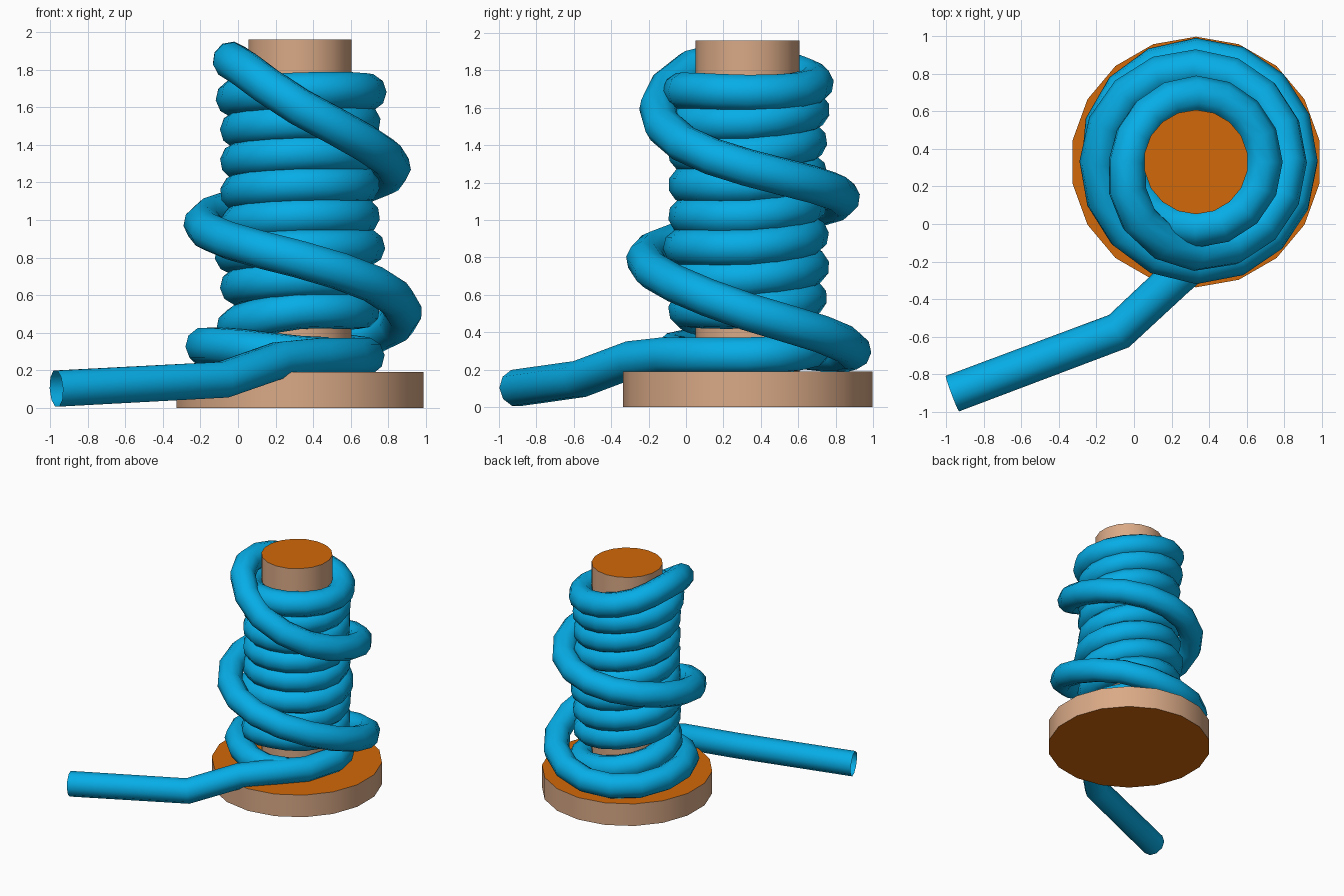
import bpy, math
from mathutils import Vector

if "Cube" in bpy.data.objects:
    bpy.data.objects.remove(bpy.data.objects["Cube"])

CX = CY = 0.33


def material(name, rgb):
    m = bpy.data.materials.new(name)
    m.diffuse_color = (*rgb, 1)
    m.use_nodes = True
    m.node_tree.nodes["Principled BSDF"].inputs["Base Color"].default_value = m.diffuse_color
    return m


blue = material("rope_blue", (0.002, 0.42, 0.80))
orange = material("wood_end", (0.65, 0.14, 0.003))
tan = material("wood_side", (0.70, 0.40, 0.24))


def disc(name, radius, z0, z1):
    bpy.ops.mesh.primitive_cylinder_add(vertices=18, radius=radius, depth=z1 - z0,
                                        location=(CX, CY, (z0 + z1) / 2))
    ob = bpy.context.object
    ob.name = name
    ob.data.materials.append(tan)
    ob.data.materials.append(orange)
    for p in ob.data.polygons:
        p.material_index = 1 if abs(p.normal.z) > 0.5 else 0
    bpy.ops.object.shade_smooth_by_angle(angle=math.radians(40))


# Wooden base and post
disc("base", 0.667, 0.0, 0.19)
disc("post", 0.278, 0.1, 1.96)


def catmull(a, b, c, d, t):
    return 0.5 * (2 * b + (c - a) * t + (2 * a - 5 * b + 4 * c - d) * t * t
                  + (3 * b - a - 3 * c + d) * t ** 3)


# Rope winding as (angle, radius, height) keys: first turn
keys = [(0, 0.35, 0.275), (45, 0.36, 0.29), (90, 0.36, 0.33), (135, 0.355, 0.38),
        (180, 0.345, 0.43), (225, 0.335, 0.475)]
# tight inner coil climbing the post, seven turns that rise mostly at the back
rise = [0, 0, 0, 0.18, 0.39, 0.6, 0.75, 0.9]
for i in range(7 * 8 + 1):
    z = 0.52 + 0.167 * (i // 8 + rise[i % 8])
    r = 0.325 + 0.03 * math.exp(-((z - 0.83) / 0.08) ** 2) + 0.03 * max(0, (z - 1.5) / 0.19)
    keys.append((270 + 45 * i, r, z))
# loose outer wrap coming back down
a0 = 270 + 360 * 7
outer = [(0.36, 1.69), (0.36, 1.68), (0.36, 1.69), (0.36, 1.73), (0.355, 1.79), (0.365, 1.85),
         (0.43, 1.81), (0.48, 1.60), (0.49, 1.41), (0.49, 1.28), (0.495, 1.19), (0.50, 1.12),
         (0.51, 1.06), (0.52, 0.98), (0.53, 0.89), (0.55, 0.79), (0.55, 0.66), (0.55, 0.51),
         (0.56, 0.39), (0.56, 0.30), (0.545, 0.29), (0.51, 0.33), (0.44, 0.32), (0.41, 0.285),
         (0.37, 0.275)]
keys += [(a0 + 45 * (i + 1), r, z) for i, (r, z) in enumerate(outer)]

# Loose tail lying on the ground, then climbing onto the base
path = [Vector(p) for p in [(-0.967, -0.903, 0.103), (-0.08, -0.57, 0.15), (0.22, -0.29, 0.255),
                            (0.43, -0.11, 0.275), (0.60, 0.07, 0.275)]]
keys = [Vector(k) for k in keys]
n = len(keys)
for i in range(n - 1):
    ring = [keys[max(0, min(n - 1, i + j))] for j in (-1, 0, 1, 2)]
    for t in (0, 0.5):
        k = catmull(*ring, t)
        a = math.radians(ring[1].x + 45 * t)
        path.append(Vector((CX + k.y * math.cos(a), CY + k.y * math.sin(a), k.z)))

cu = bpy.data.curves.new("rope", 'CURVE')
cu.dimensions = '3D'
cu.bevel_depth = 0.101
cu.bevel_resolution = 3
cu.use_fill_caps = False
sp = cu.splines.new('POLY')
sp.points.add(len(path) - 1)
for pt, co in zip(sp.points, path):
    pt.co = (*co, 1)
sp.use_smooth = True
rope = bpy.data.objects.new("rope", cu)
rope.data.materials.append(blue)
bpy.context.collection.objects.link(rope)
